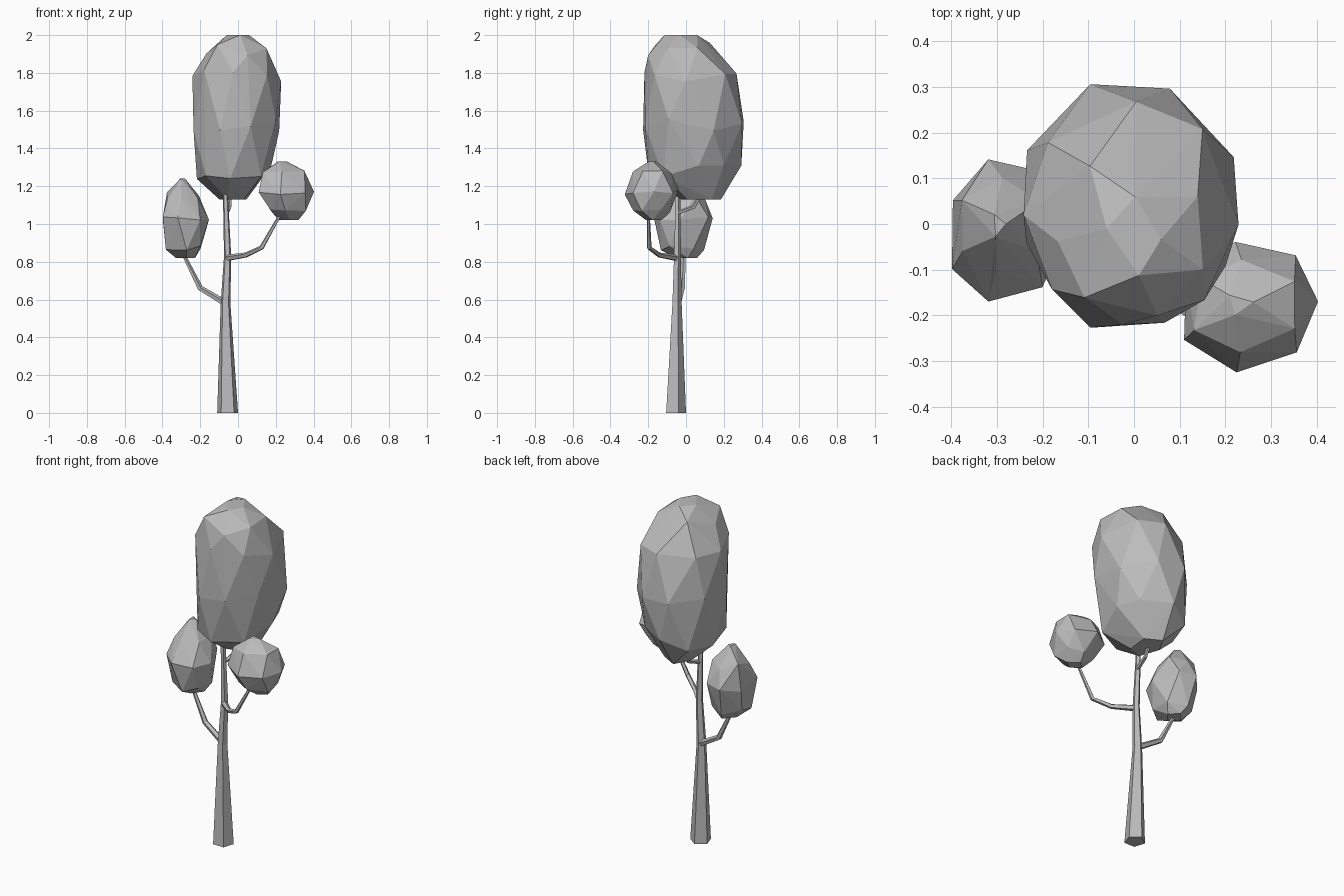
import bpy
import bmesh
import math
import random
from mathutils import Vector

random.seed(4)

cube = bpy.data.objects.get("Cube")
if cube:
    bpy.data.objects.remove(cube, do_unlink=True)

grey = bpy.data.materials.new("plain grey")
grey.use_nodes = True
colour = (0.5, 0.5, 0.5, 1.0)
grey.diffuse_color = colour
grey.node_tree.nodes["Principled BSDF"].inputs["Base Color"].default_value = colour


def finish(name, bm):
    """Turn a bmesh into a flat-shaded object."""
    bmesh.ops.recalc_face_normals(bm, faces=bm.faces[:])
    mesh = bpy.data.meshes.new(name)
    bm.to_mesh(mesh)
    bm.free()
    mesh.materials.append(grey)
    obj = bpy.data.objects.new(name, mesh)
    bpy.context.collection.objects.link(obj)
    return obj


def limb(name, path, radii, sides=5, level=False):
    """Tapered tube along a path; level keeps its rings horizontal."""
    bm = bmesh.new()
    points = [Vector(p) for p in path]
    rings = []
    for i, (p, r) in enumerate(zip(points, radii)):
        along = (points[min(i + 1, len(points) - 1)] - points[max(i - 1, 0)]).normalized()
        if level:
            u, v = Vector((1, 0, 0)), Vector((0, 1, 0))
        else:
            u = along.cross(Vector((0, 0, 1))).normalized()
            v = u.cross(along)
        ring = []
        for k in range(sides):
            a = math.pi / 2 + math.tau * k / sides
            ring.append(bm.verts.new(p + r * (math.cos(a) * u + math.sin(a) * v)))
        rings.append(ring)
    for low, high in zip(rings, rings[1:]):
        for k in range(sides):
            n = (k + 1) % sides
            bm.faces.new((low[k], low[n], high[n], high[k]))
    bm.faces.new(rings[0])
    bm.faces.new(rings[-1])
    return finish(name, bm)


def crown(name, rings, counts):
    """Faceted foliage: hull around staggered rings (z, x range, y range)."""
    bm = bmesh.new()
    for i, ((z, x0, x1, y0, y1), count) in enumerate(zip(rings, counts)):
        edge = i in (0, len(rings) - 1)
        for k in range(count):
            a = math.tau * (k + 0.5 * (i % 2) + random.uniform(-0.13, 0.13)) / count
            s = random.uniform(0.98, 1.06)
            lift = 0 if edge else random.uniform(-0.1, 0.1) * (rings[0][0] - rings[-1][0])
            bm.verts.new(((x0 + x1) / 2 + s * (x1 - x0) / 2 * math.cos(a),
                          (y0 + y1) / 2 + s * (y1 - y0) / 2 * math.sin(a),
                          z + lift * 0.5))
    hull = bmesh.ops.convex_hull(bm, input=bm.verts[:])
    spare = {v for v in hull["geom_interior"] + hull["geom_unused"]
             if isinstance(v, bmesh.types.BMVert)}
    bmesh.ops.delete(bm, geom=list(spare), context="VERTS")
    return finish(name, bm)


# Trunk and branches
limb("trunk",
     [(-0.055, -0.058, 0), (-0.066, -0.05, 0.58), (-0.055, -0.047, 0.83),
      (-0.068, -0.043, 1.2)],
     [0.058, 0.027, 0.02, 0.013], level=True)
limb("right_branch",
     [(-0.075, -0.04, 0.585), (-0.2, -0.02, 0.66), (-0.3, -0.01, 0.86)],
     [0.018, 0.016, 0.009])
limb("left_branch",
     [(-0.055, -0.05, 0.82), (0.04, -0.14, 0.835), (0.125, -0.195, 0.875),
      (0.23, -0.2, 1.06)],
     [0.018, 0.014, 0.013, 0.008])
limb("back_branch",
     [(-0.06, -0.04, 1.06), (-0.045, 0.04, 1.09), (-0.04, 0.09, 1.17)],
     [0.012, 0.011, 0.008])

# Foliage
crown("main_crown",
      [(2.0, -0.06, 0.06, -0.11, 0.06),
       (1.93, -0.16, 0.16, -0.2, 0.15),
       (1.79, -0.235, 0.225, -0.225, 0.255),
       (1.52, -0.25, 0.22, -0.235, 0.32),
       (1.27, -0.215, 0.17, -0.2, 0.29),
       (1.13, -0.1, 0.05, -0.03, 0.19)],
      [4, 7, 8, 8, 8, 5])
crown("right_crown",
      [(1.24, -0.31, -0.28, -0.03, 0.03),
       (1.15, -0.39, -0.2, -0.1, 0.1),
       (1.02, -0.41, -0.16, -0.17, 0.14),
       (0.88, -0.385, -0.185, -0.13, 0.09),
       (0.82, -0.33, -0.23, -0.05, 0.06)],
      [3, 6, 7, 6, 4])
crown("left_crown",
      [(1.33, 0.2, 0.26, -0.2, -0.15),
       (1.27, 0.12, 0.37, -0.28, -0.08),
       (1.17, 0.09, 0.405, -0.32, -0.04),
       (1.07, 0.16, 0.37, -0.28, -0.09),
       (1.02, 0.22, 0.32, -0.21, -0.13)],
      [3, 6, 7, 6, 4])
